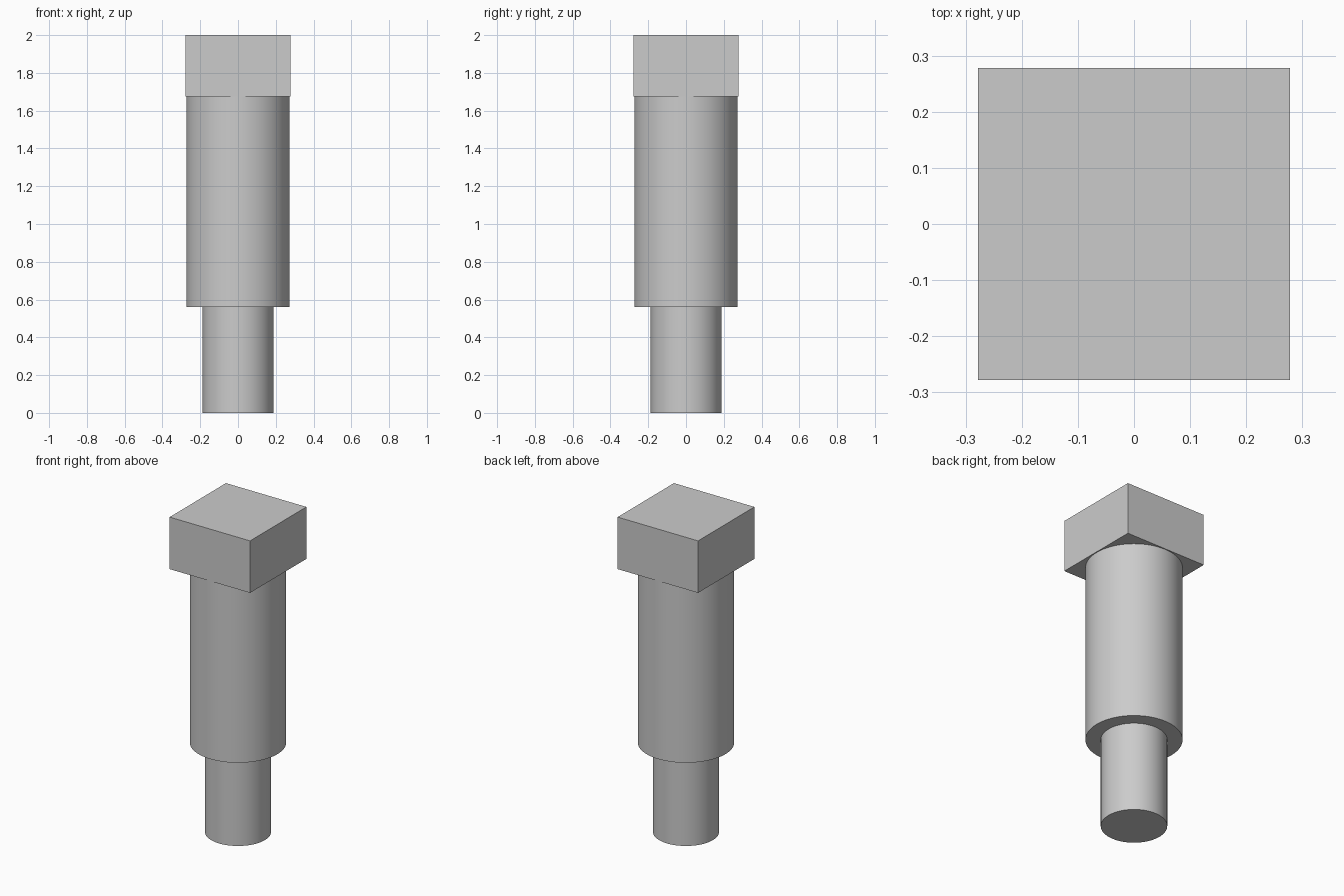
import bpy
import math

default = bpy.data.objects.get("Cube")
if default:
    bpy.data.objects.remove(default, do_unlink=True)

# Single plain metal colour
steel = bpy.data.materials.new("light_grey_steel")
steel.use_nodes = True
colour = (0.6, 0.6, 0.6, 1.0)
steel.diffuse_color = colour
steel.node_tree.nodes["Principled BSDF"].inputs["Base Color"].default_value = colour


def round_section(name, radius, bottom, top):
    bpy.ops.mesh.primitive_cylinder_add(
        vertices=96, radius=radius, depth=top - bottom,
        location=(0, 0, (bottom + top) / 2))
    part = bpy.context.object
    part.name = name
    part.data.materials.append(steel)
    bpy.ops.object.shade_smooth_by_angle(angle=math.radians(30))


# Heights where one section meets the next
tip_top, shank_top, head_top = 0.56, 1.675, 2.0

# Narrow tip and wide shank
round_section("tip", 0.187, 0, tip_top)
round_section("shank", 0.273, tip_top, shank_top)

# Square head
bpy.ops.mesh.primitive_cube_add(size=1, location=(0, 0, (shank_top + head_top) / 2))
head = bpy.context.object
head.name = "square_head"
head.scale = (0.556, 0.556, head_top - shank_top)
bpy.ops.object.transform_apply(location=False, rotation=False, scale=True)
head.data.materials.append(steel)
